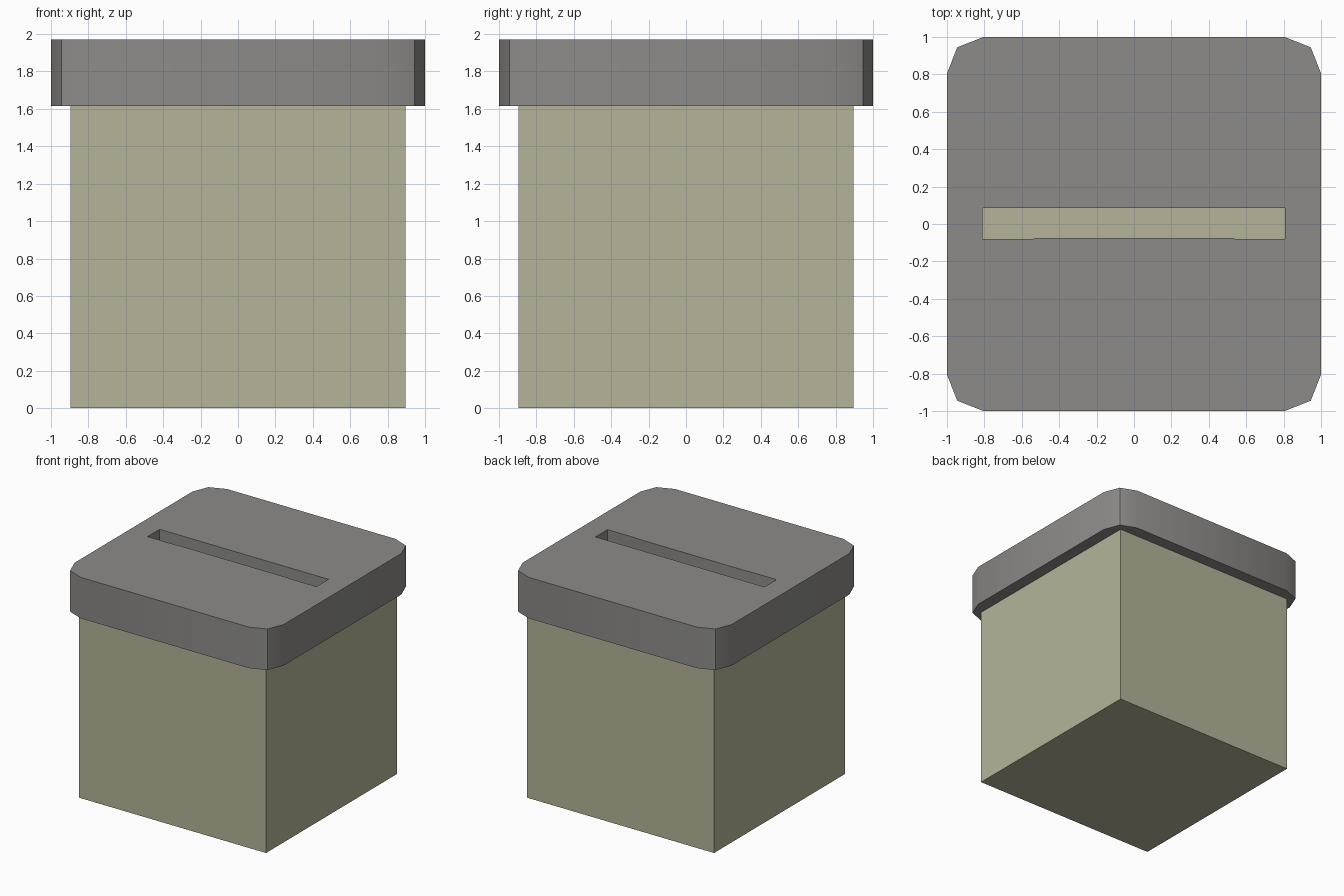
import bpy, bmesh, math

if "Cube" in bpy.data.objects:
    bpy.data.objects.remove(bpy.data.objects["Cube"])

BODY_HALF, LID_Z, TOP_Z = 0.895, 1.615, 1.97


def material(name, rgb):
    m = bpy.data.materials.new(name)
    m.diffuse_color = (*rgb, 1.0)
    m.use_nodes = True
    m.node_tree.nodes["Principled BSDF"].inputs["Base Color"].default_value = m.diffuse_color
    return m


def make_object(name, bm, mat):
    bmesh.ops.recalc_face_normals(bm, faces=bm.faces[:])
    mesh = bpy.data.meshes.new(name)
    bm.to_mesh(mesh)
    bm.free()
    mesh.materials.append(mat)
    ob = bpy.data.objects.new(name, mesh)
    bpy.context.collection.objects.link(ob)
    return ob


def prism(name, outlines, z0, z1, mat):
    """Extrude an outline, with any further outlines cut as holes."""
    bm = bmesh.new()
    edges = []
    for pts in outlines:
        vs = [bm.verts.new((x, y, z0)) for x, y in pts]
        edges += [bm.edges.new((vs[i - 1], vs[i])) for i in range(len(vs))]
    bmesh.ops.triangle_fill(bm, use_beauty=True, use_dissolve=False, edges=edges,
                            normal=(0, 0, 1))
    ext = bmesh.ops.extrude_face_region(bm, geom=bm.faces[:], use_keep_orig=True)
    top = [g for g in ext["geom"] if isinstance(g, bmesh.types.BMVert)]
    bmesh.ops.translate(bm, verts=top, vec=(0, 0, z1 - z0))
    return make_object(name, bm, mat)


tan = material("khaki tan", (0.465, 0.455, 0.32))
grey = material("warm grey", (0.265, 0.26, 0.252))

# Box body
h = BODY_HALF
prism("box_body", [[(-h, -h), (h, -h), (h, h), (-h, h)]], 0, LID_Z, tan)

# Lid with three-point rounded corners and a long slot through it
corner = [(1.0, 0.805), (0.945, 0.945), (0.805, 1.0)]
outer = []
for k in range(4):
    c, s = round(math.cos(k * math.pi / 2)), round(math.sin(k * math.pi / 2))
    outer += [(c * x - s * y, s * x + c * y) for x, y in corner]
slot = [(-0.81, -0.08), (-0.54, -0.08), (-0.53, -0.075), (0.53, -0.075),
        (0.54, -0.08), (0.807, -0.08), (0.807, 0.085), (-0.81, 0.085)]
lid = prism("lid", [outer, slot], LID_Z, TOP_Z, grey)

# Soft shading round the lid corners only
bpy.context.view_layer.objects.active = lid
lid.select_set(True)
bpy.ops.object.shade_smooth_by_angle(angle=math.radians(30))
